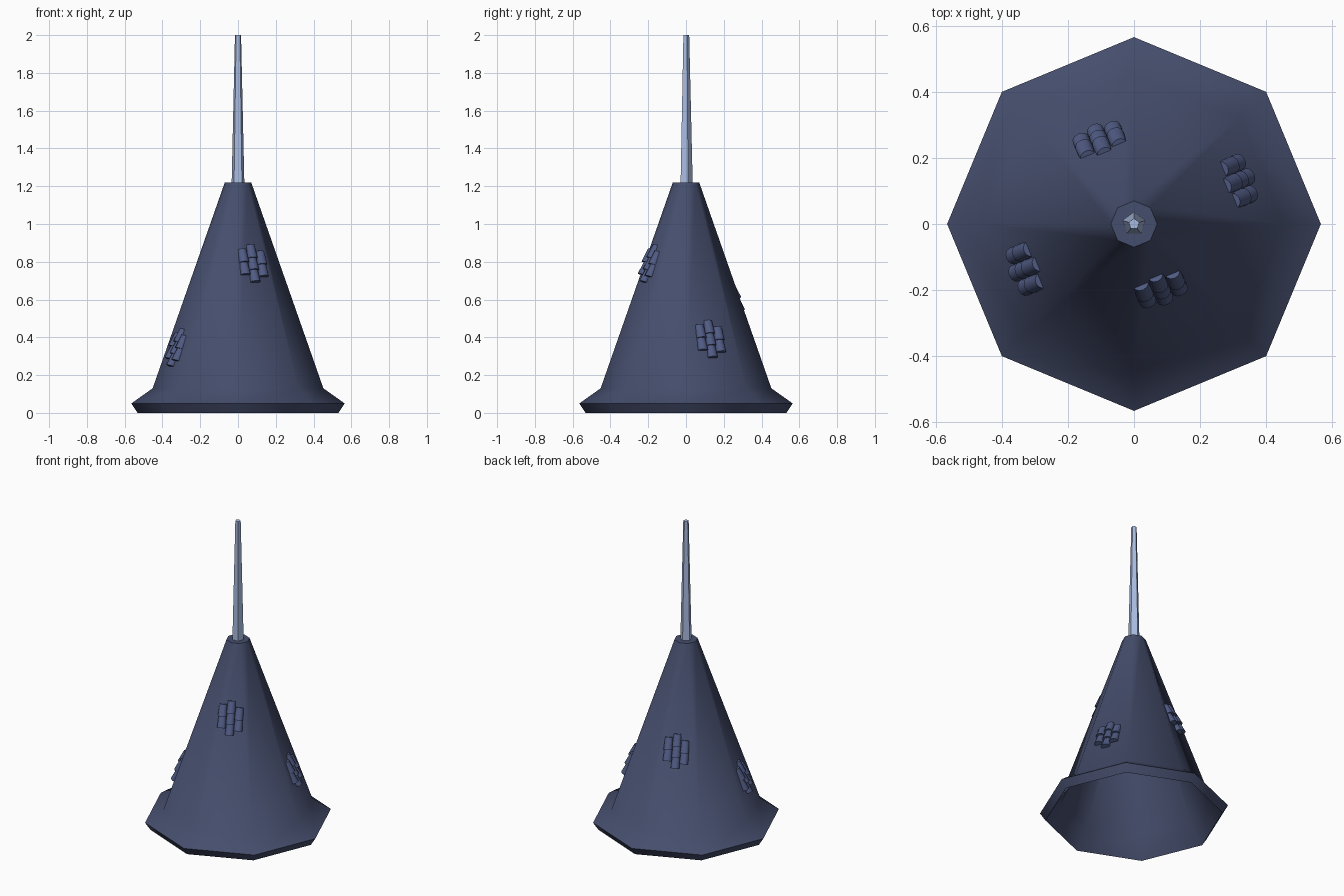
import bpy, bmesh, math
from mathutils import Matrix, Vector

if "Cube" in bpy.data.objects:
    bpy.data.objects.remove(bpy.data.objects["Cube"])


def material(name, rgb):
    m = bpy.data.materials.new(name)
    m.diffuse_color = (*rgb, 1)
    m.use_nodes = True
    m.node_tree.nodes["Principled BSDF"].inputs["Base Color"].default_value = m.diffuse_color
    return m


ROOF = material("roof_blue", (0.06, 0.075, 0.15))
TILE = material("tile_blue", (0.08, 0.105, 0.23))
METAL = material("pale_metal", (0.40, 0.50, 0.75))


def finish(bm, name, mat, smooth=None):
    bmesh.ops.recalc_face_normals(bm, faces=bm.faces)
    me = bpy.data.meshes.new(name)
    bm.to_mesh(me)
    bm.free()
    me.materials.append(mat)
    ob = bpy.data.objects.new(name, me)
    bpy.context.collection.objects.link(ob)
    if smooth:
        bpy.ops.object.select_all(action='DESELECT')
        bpy.context.view_layer.objects.active = ob
        ob.select_set(True)
        bpy.ops.object.shade_smooth_by_angle(angle=math.radians(smooth))
    return ob


def lathe(name, profile, sides, start, mat, smooth=None):
    bm = bmesh.new()
    rings = []
    for r, z in profile:
        angles = [start + math.tau * i / sides for i in range(sides)]
        rings.append([bm.verts.new((r * math.cos(a), r * math.sin(a), z)) for a in angles])
    for lo, hi in zip(rings, rings[1:]):
        for i in range(sides):
            j = (i + 1) % sides
            bm.faces.new((lo[i], lo[j], hi[j], hi[i]))
    bm.faces.new(rings[0])
    bm.faces.new(rings[-1])
    return finish(bm, name, mat, smooth)


# Hollow octagonal roof: inner skin up from the top, round the rim, then outer skin
lathe("roof", [(0.058, 1.20), (0.44, 0.125), (0.532, 0.0), (0.565, 0.05),
               (0.452, 0.13), (0.07, 1.22)], 8, 0, ROOF, 50)

# Five-sided tapering spire
lathe("spire", [(0.036, 1.19), (0.017, 2.0)], 5, math.pi / 2, METAL)


def add_tile(bm, mat4, width=0.052, length=0.075, height=0.02):
    # Half-barrel tile: local x across, y up the slope, z away from the roof
    arc = [math.pi * i / 6 for i in range(7)]
    ends = []
    for y, scale, lift in ((-length / 2, 1.0, 0.01), (length / 2, 0.9, -0.004)):
        pts = [(width / 2 * scale * math.cos(a), y, lift + height * math.sin(a)) for a in arc]
        pts += [(-width / 2 * scale, y, -0.008), (width / 2 * scale, y, -0.008)]
        ends.append([bm.verts.new(mat4 @ Vector(p)) for p in pts])
    n = len(ends[0])
    for i in range(n):
        j = (i + 1) % n
        bm.faces.new((ends[0][i], ends[0][j], ends[1][j], ends[1][i]))
    bm.faces.new(ends[0])
    bm.faces.new(ends[1])


# Patches of exposed tiles on four alternate roof faces
SLOPE = (0.452 - 0.07) / (1.22 - 0.13)
COLUMNS = [(-0.051, (0.042, -0.026)), (0.0, (0.066, 0.0, -0.066)), (0.051, (0.03, -0.036))]
for name, degrees, z in (("front", -67.5, 0.79), ("right", 22.5, 0.39),
                         ("back", 112.5, 0.60), ("left", 202.5, 0.345)):
    a = math.radians(degrees)
    out = Vector((math.cos(a), math.sin(a), 0))
    k = math.cos(math.pi / 8)
    centre = out * (0.452 - (z - 0.13) * SLOPE) * k + Vector((0, 0, z))
    up = (Vector((0, 0, 1)) - out * SLOPE * k).normalized()
    across = Vector((-math.sin(a), math.cos(a), 0))
    frame = Matrix((across, up, across.cross(up))).transposed().to_4x4()
    frame.translation = centre
    bm = bmesh.new()
    for x, rows in COLUMNS:
        for y in rows:
            add_tile(bm, frame @ Matrix.Translation((x, y, 0)))
    finish(bm, name + "_tiles", TILE, 40)
